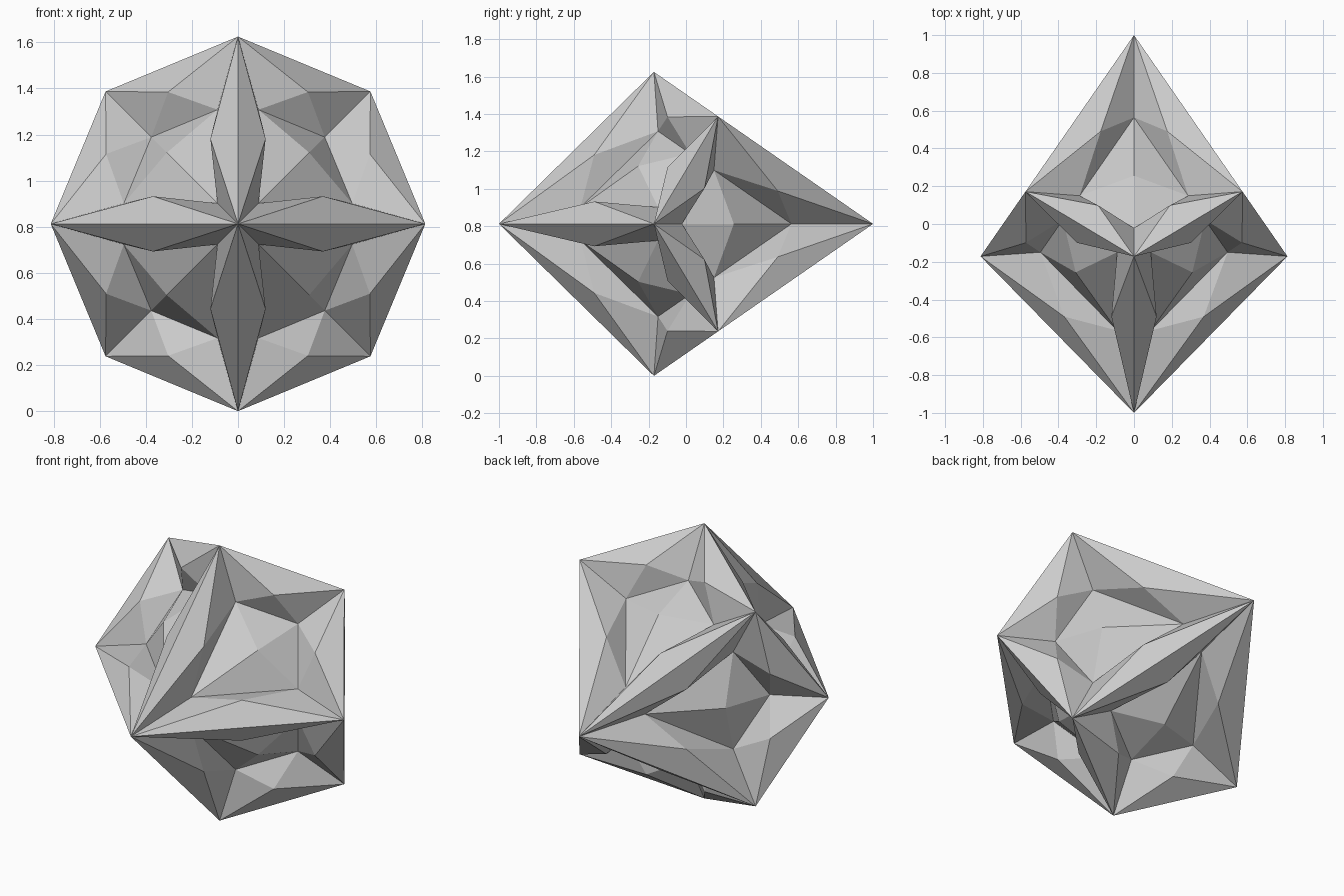
import bpy, bmesh, math
from mathutils import Vector

if "Cube" in bpy.data.objects:
    bpy.data.objects.remove(bpy.data.objects["Cube"])

H = (math.sqrt(2) - 1) / (math.sqrt(2) + 1)   # ring offset that keeps the kites flat
R = 0.8125                                    # ring radius
DEPTH, INSET, POKE = 0.145, 0.5, 0.08

bm = bmesh.new()


def ring(y, turn):
    angles = [math.radians(90 * i + turn) for i in range(4)]
    return [bm.verts.new((R * math.cos(a), y, R + R * math.sin(a))) for a in angles]


# Eight-sided kite body (trapezohedron) with tips at front and back
front, back = bm.verts.new((0, -1, R)), bm.verts.new((0, 1, R))
a, b = ring(-H, 0), ring(H, 45)
for i in range(4):
    j = (i + 1) % 4
    bm.faces.new((front, a[i], b[i], a[j]))
    bm.faces.new((back, b[j], a[j], b[i]))
bmesh.ops.recalc_face_normals(bm, faces=bm.faces[:])

# Sunken half-size kite in every face
floors = bmesh.ops.extrude_discrete_faces(bm, faces=bm.faces[:])["faces"]
for f in floors:
    f.normal_update()
    n = f.normal.copy()
    c = sum((v.co for v in f.verts), Vector()) / 4
    for v in f.verts:
        v.co = c + (v.co - c) * INSET - n * DEPTH
bmesh.ops.recalc_face_normals(bm, faces=bm.faces[:])
bm.normal_update()

# Every wall and floor raised to a low pyramid
bmesh.ops.poke(bm, faces=bm.faces[:], offset=POKE, center_mode='MEAN')
bmesh.ops.recalc_face_normals(bm, faces=bm.faces[:])

mesh = bpy.data.meshes.new("faceted_gem")
bm.to_mesh(mesh)
bm.free()
bpy.context.collection.objects.link(bpy.data.objects.new("faceted_gem", mesh))
